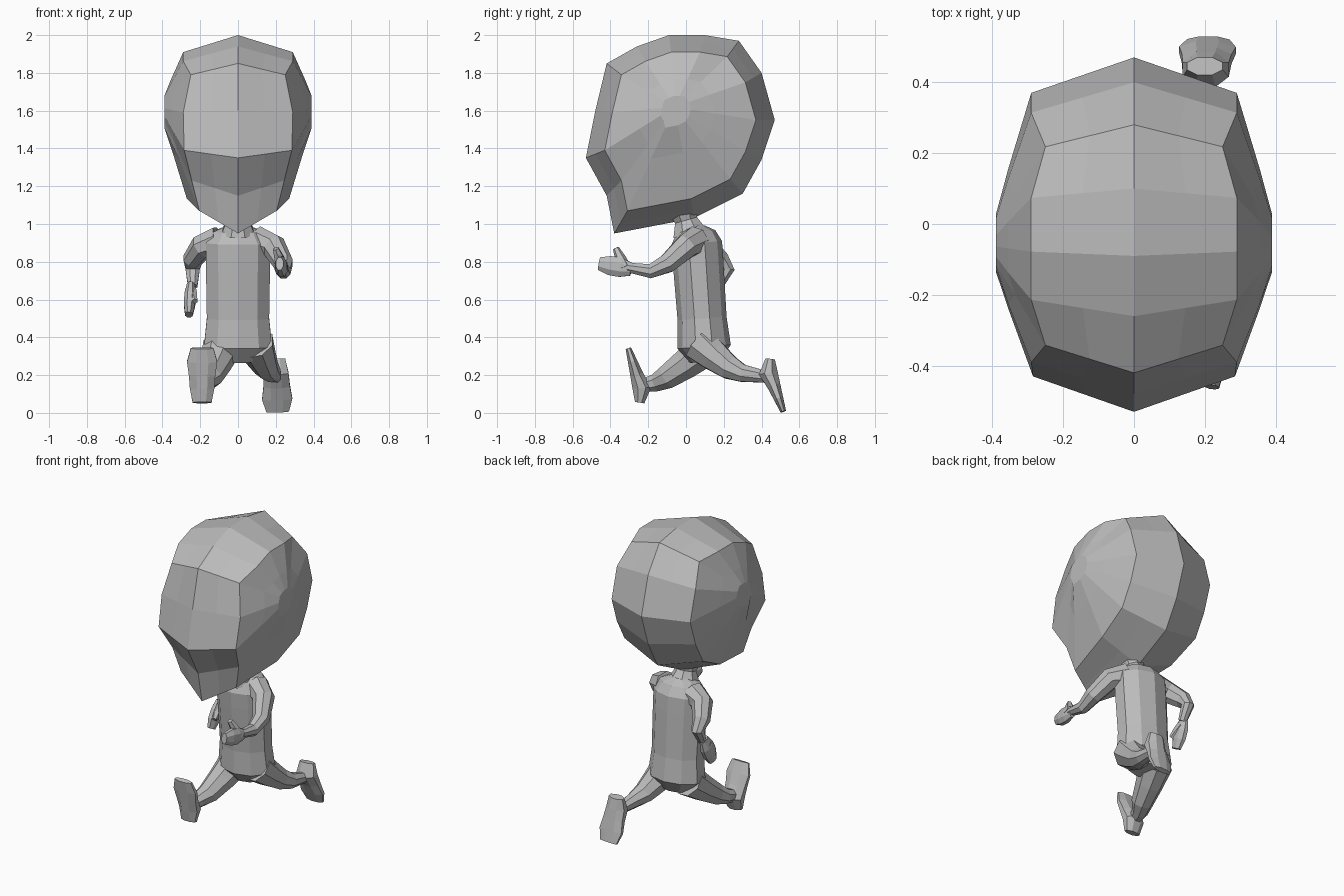
import bpy, bmesh, math
from mathutils import Vector

cube = bpy.data.objects.get("Cube")
if cube:
    bpy.data.objects.remove(cube, do_unlink=True)

grey = bpy.data.materials.new("plain_grey")
grey.use_nodes = True
shade = (0.5, 0.5, 0.5, 1)
grey.diffuse_color = shade
grey.node_tree.nodes["Principled BSDF"].inputs["Base Color"].default_value = shade


def build_from_loops(name, loops, cap_start=True):
    """Skin a row of point loops and close the ends."""
    bm = bmesh.new()
    rings = [[bm.verts.new(point) for point in loop] for loop in loops]
    for ring, following in zip(rings, rings[1:]):
        for i in range(len(ring)):
            bm.faces.new((ring[i - 1], ring[i], following[i], following[i - 1]))
    bm.faces.new(rings[-1])
    if cap_start:
        bm.faces.new(rings[0])
    bmesh.ops.recalc_face_normals(bm, faces=bm.faces)
    mesh = bpy.data.meshes.new(name)
    bm.to_mesh(mesh)
    bm.free()
    mesh.materials.append(grey)
    part = bpy.data.objects.new(name, mesh)
    bpy.context.collection.objects.link(part)
    return part


def loft(name, path, half_widths, half_depths, sides=8):
    """Run a faceted oval section along a path of points."""
    loops = []
    grow = 1 / math.cos(math.pi / sides)
    for k, centre in enumerate(path):
        before = path[max(k - 1, 0)]
        after = path[min(k + 1, len(path) - 1)]
        along = (after - before).normalized()
        across = Vector((1, 0, 0))
        across = (across - along * across.dot(along)).normalized()
        deep = along.cross(across)
        loop = []
        for i in range(sides):
            angle = math.tau * (i + 0.5) / sides
            offset = across * math.cos(angle) * half_widths[k]
            offset += deep * math.sin(angle) * half_depths[k]
            loop.append(centre + offset * grow)
        loops.append(loop)
    return build_from_loops(name, loops)


def limb(name, side, bends, spread, thickness):
    """Tapered arm or leg that spreads sideways up to a limit."""
    start, step, limit = spread
    thick, thin = thickness
    last = len(bends) - 1
    path = [Vector((side * min(start + step * i, limit), y, z))
            for i, (y, z) in enumerate(bends)]
    radii = [thick + (thin - thick) * i / last for i in range(last + 1)]
    loft(name, path, radii, radii)


def hand(name, wrist, tip, thumb_tip):
    """Mitten hand with a short thumb."""
    wrist, tip, thumb_tip = Vector(wrist), Vector(tip), Vector(thumb_tip)
    widths = (.02, .03, .03, .02)
    path = [wrist.lerp(tip, i / 3) for i in range(4)]
    loft(name, path, widths, [width * 1.7 for width in widths])
    root = wrist.lerp(tip, .2)
    taper = (.03, .025, .015)
    loft(name + "_thumb", [root.lerp(thumb_tip, i / 2) for i in range(3)],
         taper, taper, sides=6)


def foot(name, heel, toe):
    """Wedge foot rising from a straight sole."""
    heel, toe = Vector(heel), Vector(toe)
    sole = (toe - heel).normalized()
    upward = Vector((0, sole.z, -sole.y))
    widths = (.05, .065, .07, .08, .06)
    depths = (.025, .05, .035, .025, .015)
    path = [heel.lerp(toe, i / 4) + upward * depth
            for i, depth in enumerate(depths)]
    loft(name, path, widths, depths)


# Head: side outline pulled inward to a ridge, then a bulging cheek, mirrored
outline = [(-.53, 1.35), (-.48, 1.6), (-.42, 1.85), (-.26, 1.94), (-.09, 2),
           (.1, 2), (.28, 1.97), (.4, 1.8), (.47, 1.55), (.4, 1.34),
           (.3, 1.16), (.04, 1.03), (-.38, .95), (-.42, 1.15)]
heart = Vector((0, -.03, 1.55))
cheek = Vector((.39, -.06, 1.62))
middle = [Vector((0, y, z)) for y, z in outline]
ridge = [point.lerp(heart, .2) for point in middle]
for point in ridge:
    jaw = min(.05, max(0, point.y + .2) / 4)
    point.x = min(.29, .2 + jaw + (point.z - 1.05) / 4)
# The brow and crown corners pinch inward
for corner in (2, 6):
    ridge[corner].x = .25
halfway = [a.lerp(b, .5) for a, b in zip(middle, ridge)]
bulge = [point.lerp(cheek, .5) + Vector((.015, 0, 0)) for point in ridge]
panel = [point.lerp(cheek, .8) for point in ridge]
for point in panel:
    point.x = cheek.x
head = build_from_loops("head", [middle, halfway, ridge, bulge, panel],
                        cap_start=False)
mirror = head.modifiers.new("mirror", "MIRROR")
mirror.use_clip = True

# Neck and torso
neck = (.09, .06, .08)
loft("neck", [Vector((0, .02 - i * .02, .95 + i * .07)) for i in range(3)],
     neck, neck)
heights = (.27, .35, .5, .8, .9, .96, .99)
girths = (.1, .18, .165, .17, .17, .13, .06)
loft("torso", [Vector((0, .12 - z * .07, z)) for z in heights],
     girths, [girth * .75 for girth in girths], sides=10)

# Left arm reaches forward, right arm swings back
shoulder = (.1, .09, .24)
arm = (.075, .025)
limb("left_arm", 1, [(.05, .91), (0, .88), (-.1, .79), (-.19, .75), (-.31, .77)],
     shoulder, arm)
limb("right_arm", -1, [(.07, .91), (.1, .88), (.18, .81), (.22, .76), (.17, .67)],
     shoulder, arm)
hand("left_hand", (.24, -.29, .76), (.22, -.46, .79), (.2, -.37, .87))
hand("right_hand", (-.25, .17, .68), (-.26, .09, .52), (-.23, .08, .59))

# Left leg trails behind, right leg strides forward
hip = (.09, .03, .2)
leg = (.095, .03)
limb("left_leg", 1, [(.07, .37), (.15, .3), (.23, .24), (.3, .21), (.43, .19)],
     hip, leg)
limb("right_leg", -1, [(.1, .34), (0, .26), (-.1, .19), (-.16, .16), (-.25, .14)],
     hip, leg)
foot("left_foot", (.2, .47, .29), (.21, .53, .01))
foot("right_foot", (-.19, -.27, .05), (-.19, -.32, .34))
